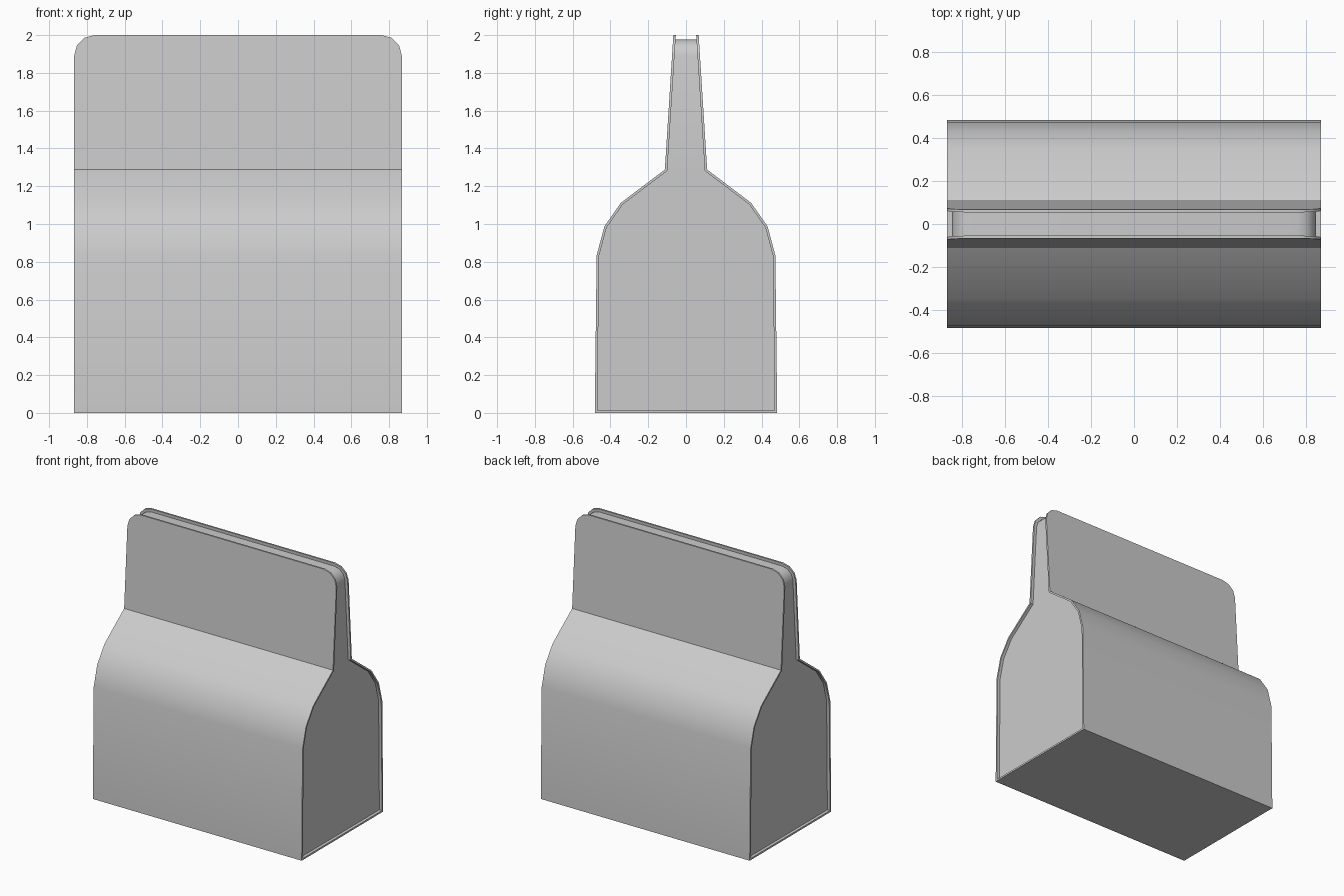
import bpy, math
from mathutils import Vector

cube = bpy.data.objects.get("Cube")
if cube:
    bpy.data.objects.remove(cube, do_unlink=True)

HALF_W, RADIUS, T, INSET = 0.867, 0.107, 0.013, 0.022
TOP, CORE_TOP = 2.0, 1.977

grey = bpy.data.materials.new("plain grey")
grey.use_nodes = True
grey.diffuse_color = (0.6, 0.6, 0.6, 1)
grey.node_tree.nodes["Principled BSDF"].inputs["Base Color"].default_value = (0.6, 0.6, 0.6, 1)

# Side profile from the base to the top: (half depth, height)
outer = [Vector(p) for p in [(0.483, 0), (0.473, 0.835), (0.432, 0.987),
                             (0.345, 1.112), (0.112, 1.288), (0.067, TOP)]]


def offset(points, dist):
    """Mitred inward offset of the profile."""
    normals = [Vector((a.y - b.y, b.x - a.x)).normalized() for a, b in zip(points, points[1:])]
    result = []
    for i, p in enumerate(points):
        n1, n2 = normals[max(i - 1, 0)], normals[min(i, len(normals) - 1)]
        result.append(p + (n1 + n2) * dist / (1 + n1.dot(n2)))
    return result


inner = offset(outer, T)


def depth(points, z):
    """Half depth of the straight upper neck at height z."""
    a, b = points[-2], points[-1]
    return a.x + (b.x - a.x) * (z - a.y) / (b.y - a.y)


def corner(half_w, top, radius, steps=3):
    """Rounded upper corner as (half width, height)."""
    angles = [math.pi / 2 * i / steps for i in range(steps + 1)]
    return [(half_w - radius + radius * math.cos(a), top - radius + radius * math.sin(a))
            for a in angles]


def loft(name, rings):
    """Closed solid through a stack of four-sided rings."""
    verts = [v for ring in rings for v in ring]
    faces = [(0, 3, 2, 1)]
    for k in range(0, len(verts) - 4, 4):
        for j in range(4):
            n = (j + 1) % 4
            faces.append((k + j, k + n, k + 4 + n, k + 4 + j))
    last = len(verts) - 4
    faces.append(tuple(range(last, last + 4)))
    mesh = bpy.data.meshes.new(name)
    mesh.from_pydata(verts, [], faces)
    mesh.materials.append(grey)
    obj = bpy.data.objects.new(name, mesh)
    bpy.context.collection.objects.link(obj)
    bpy.ops.object.select_all(action="DESELECT")
    obj.select_set(True)
    bpy.context.view_layer.objects.active = obj
    bpy.ops.object.shade_smooth_by_angle(angle=math.radians(35))
    return obj


def section(w, y0, z0, y1, z1):
    return [(-w, y0, z0), (w, y0, z0), (w, y1, z1), (-w, y1, z1)]


# Front and back sheets with rounded top corners
for name, side in (("front_sheet", -1), ("back_sheet", 1)):
    levels = [(HALF_W, o.x, o.y, i.x, i.y) for o, i in zip(outer[:-1], inner[:-1])]
    levels += [(w, depth(outer, z), z, depth(inner, z), z)
               for w, z in corner(HALF_W, TOP, RADIUS)]
    rings = []
    for w, yo, zo, yi, zi in levels:
        if side < 0:
            rings.append(section(w, -yo, zo, -yi, zi))
        else:
            rings.append(section(w, yi, zi, yo, zo))
    loft(name, rings)

# Recessed core: end panels and the narrow top strip
core_w = HALF_W - INSET
levels = [(core_w, p.x, max(p.y, T)) for p in inner[:-1]]
levels += [(w, depth(inner, z), z) for w, z in corner(core_w, CORE_TOP, RADIUS - INSET)]
loft("recessed_core", [section(w, -d, z, d, z) for w, d, z in levels])

# Base plate reaching the sheet edges
d = inner[0].x
loft("base_plate", [section(HALF_W, -d, z, d, z) for z in (0, T)])
